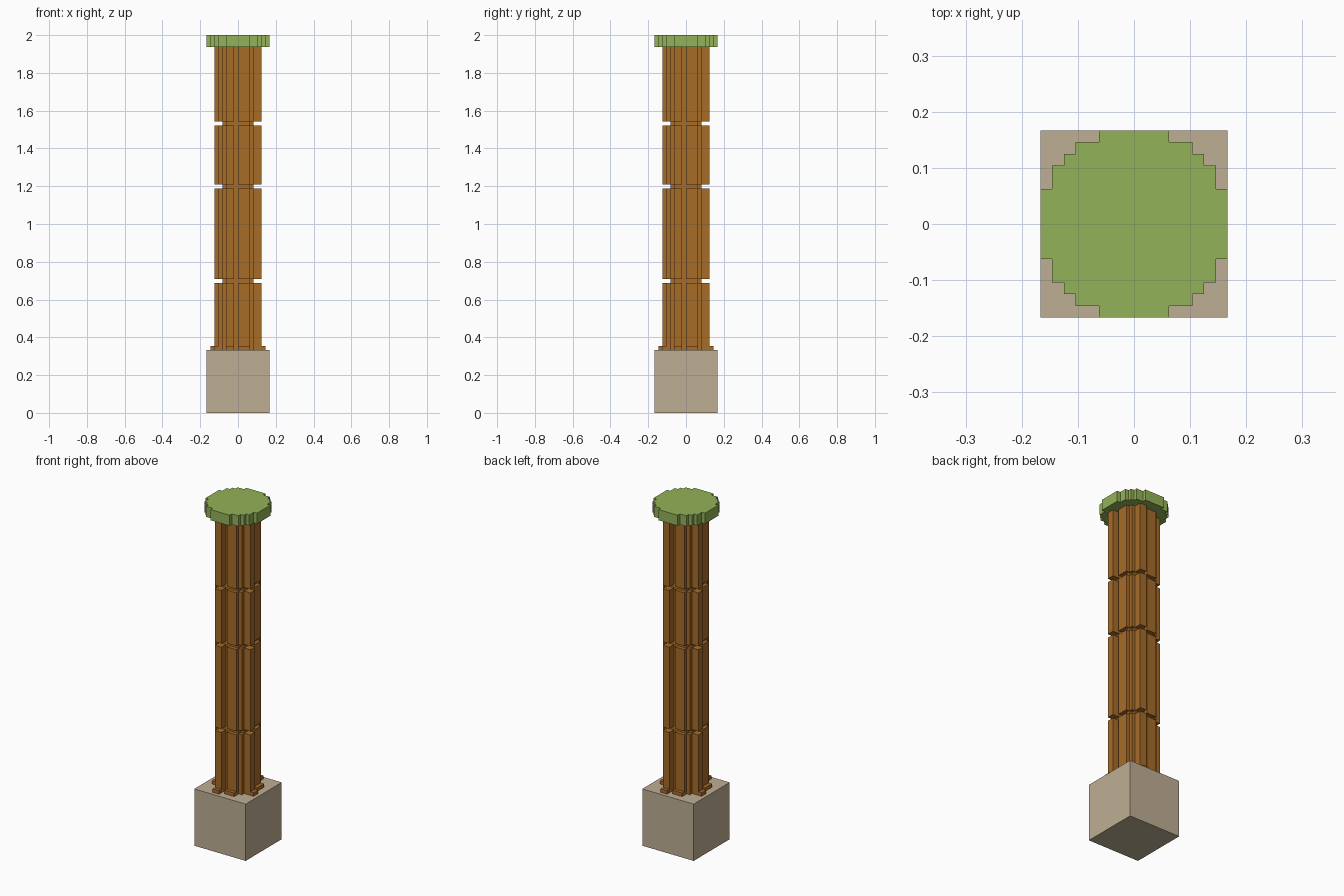
import bpy
import bmesh

if "Cube" in bpy.data.objects:
    bpy.data.objects.remove(bpy.data.objects["Cube"], do_unlink=True)

U = 1 / 48  # one block unit


def material(name, rgb):
    mat = bpy.data.materials.new(name)
    mat.use_nodes = True
    mat.diffuse_color = (*rgb, 1)
    bsdf = next(n for n in mat.node_tree.nodes if n.type == "BSDF_PRINCIPLED")
    bsdf.inputs["Base Color"].default_value = (*rgb, 1)
    bsdf.inputs["Roughness"].default_value = 0.9
    return mat


STONE = material("tan stone", (0.52, 0.43, 0.3))
WOOD = material("brown bark", (0.39, 0.15, 0.022))
LEAF = material("leaf green", (0.296, 0.445, 0.098))


def four_fold(quarter):
    """Repeat a quarter outline around the vertical axis."""
    outline = []
    for _ in range(4):
        outline += quarter
        quarter = [(-y, x) for x, y in quarter]
    return outline


def prism(name, outline, bottom, top, mat):
    """Extrude a closed outline between two heights."""
    bm = bmesh.new()
    face = bm.faces.new([bm.verts.new((x * U, y * U, bottom * U)) for x, y in outline])
    result = bmesh.ops.extrude_face_region(bm, geom=[face])
    raised = [v for v in result["geom"] if isinstance(v, bmesh.types.BMVert)]
    bmesh.ops.translate(bm, verts=raised, vec=(0, 0, (top - bottom) * U))
    bmesh.ops.recalc_face_normals(bm, faces=bm.faces)
    mesh = bpy.data.meshes.new(name)
    bm.to_mesh(mesh)
    bm.free()
    mesh.materials.append(mat)
    obj = bpy.data.objects.new(name, mesh)
    bpy.context.collection.objects.link(obj)
    return obj


def fluted(flare):
    """Grooved trunk outline, with its ribs pushed out by flare."""
    rib, stave = -6 - flare, -5 - flare
    return four_fold([(-3, rib), (-1, rib), (-1, -4), (0, -4), (0, stave),
                      (3, stave), (3, -4), (4, -4), (4, -3)])


# Square plinth
prism("base_block", four_fold([(-8, -8)]), 0, 16, STONE)

# Root ring spreading onto the plinth
prism("root_ring", fluted(1), 16, 17, WOOD)

# Trunk sections, joined by narrow necks
sections = [(17, 33), (34, 57), (58, 73), (74, 93)]
neck = four_fold([(-3, -4), (3, -4), (3, -3)])
for i, (bottom, top) in enumerate(sections):
    prism(f"trunk_section_{i + 1}", fluted(0), bottom, top, WOOD)
    if i < len(sections) - 1:
        prism(f"trunk_neck_{i + 1}", neck, top, top + 1, WOOD)

# Stepped round cap
cap = four_fold([(-3, -8), (3, -8), (3, -7), (5, -7), (5, -6),
                 (6, -6), (6, -5), (7, -5), (7, -3)])
prism("leaf_cap", cap, 93, 96, LEAF)
